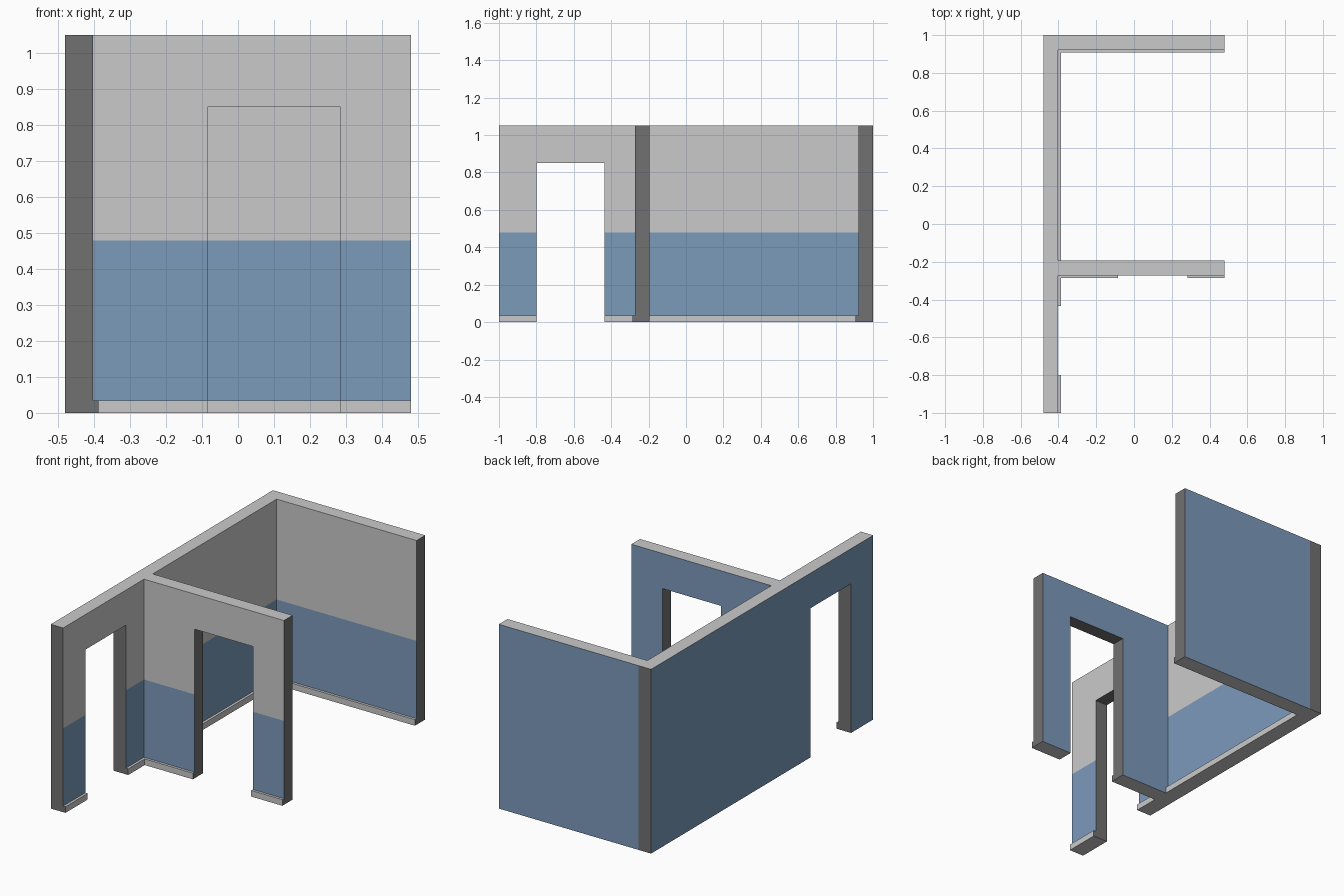
import bpy, bmesh

if "Cube" in bpy.data.objects:
    bpy.data.objects.remove(bpy.data.objects["Cube"])


def material(name, rgb):
    m = bpy.data.materials.new(name)
    m.diffuse_color = (*rgb, 1.0)
    m.use_nodes = True
    m.node_tree.nodes["Principled BSDF"].inputs["Base Color"].default_value = m.diffuse_color
    return m


LIGHT, BLUE, DARK = 0, 1, 2
MATS = [material("light_grey_plaster", (0.59, 0.59, 0.59)),
        material("blue_paint", (0.20, 0.325, 0.50)),
        material("dark_grey_edge", (0.165, 0.165, 0.165))]

H, PAINT, DOOR_H = 1.05, 0.478, 0.85      # wall, paint line and door heights
T, SK_T, SK_H = 0.078, 0.0145, 0.035      # wall and skirting thickness
FACE_X = -0.402                           # room-side face of the left wall
MID_Y, BACK_Y = -0.272, 0.922             # front faces of the cross walls


def finish(name, bm):
    bmesh.ops.remove_doubles(bm, verts=bm.verts[:], dist=1e-5)
    bmesh.ops.recalc_face_normals(bm, faces=bm.faces[:])
    me = bpy.data.meshes.new(name)
    bm.to_mesh(me)
    bm.free()
    for m in MATS:
        me.materials.append(m)
    ob = bpy.data.objects.new(name, me)
    bpy.context.collection.objects.link(ob)


def along_x(y):
    return lambda u, d, z: (u, y + d, z)


def along_y(x):
    return lambda u, d, z: (x - d, u, z)


def panel(name, place, us, zs, d0, d1, door, face_rule, joined_start=False):
    """Slab from a grid of cells; the door column stays open below DOOR_H."""
    bm = bmesh.new()
    cells = {(i, j) for i in range(len(us) - 1) for j in range(len(zs) - 1)
             if not (i == door and zs[j + 1] <= DOOR_H)}

    def quad(mat, pts):
        bm.faces.new([bm.verts.new(place(*p)) for p in pts]).material_index = mat

    for i, j in sorted(cells):
        a, b, lo, hi = us[i], us[i + 1], zs[j], zs[j + 1]
        front, back = face_rule(lo)
        for d, mat in ((d0, front), (d1, back)):
            quad(mat, [(a, d, lo), (b, d, lo), (b, d, hi), (a, d, hi)])
        # ends and door jambs
        for u, n in ((a, i - 1), (b, i + 1)):
            if (n, j) not in cells and not (joined_start and n < 0):
                quad(DARK, [(u, d0, lo), (u, d1, lo), (u, d1, hi), (u, d0, hi)])
        # top, bottom and lintel
        for z, n in ((lo, j - 1), (hi, j + 1)):
            if (i, n) not in cells:
                quad(DARK if n >= 0 and n < j else LIGHT,
                     [(a, d0, z), (b, d0, z), (b, d1, z), (a, d1, z)])
    finish(name, bm)


def wall(name, place, us, door=None, joined=False):
    panel(name, place, us, [0, PAINT, DOOR_H, H], 0, T, door,
          lambda lo: (BLUE if lo < PAINT else LIGHT, BLUE), joined)


def skirting(name, place, a, b):
    panel(name, place, [a, b], [0, SK_H], -SK_T, 0, None,
          lambda lo: (LIGHT, LIGHT))


left, mid, back = along_y(FACE_X), along_x(MID_Y), along_x(BACK_Y)

# Walls
wall("left_wall", left, [-1, -0.80, -0.435, 1], door=1)
wall("middle_wall", mid, [FACE_X, -0.084, 0.284, 0.48], door=1, joined=True)
wall("back_wall", back, [FACE_X, 0.48], joined=True)

# Skirting boards
inner = FACE_X + SK_T
skirting("left_skirting_front", left, -1, -0.80)
skirting("left_skirting_corner", left, -0.435, MID_Y)
skirting("left_skirting_room", left, MID_Y + T, BACK_Y)
skirting("middle_skirting_left", mid, inner, -0.084)
skirting("middle_skirting_right", mid, 0.284, 0.48)
skirting("back_skirting", back, inner, 0.48)
